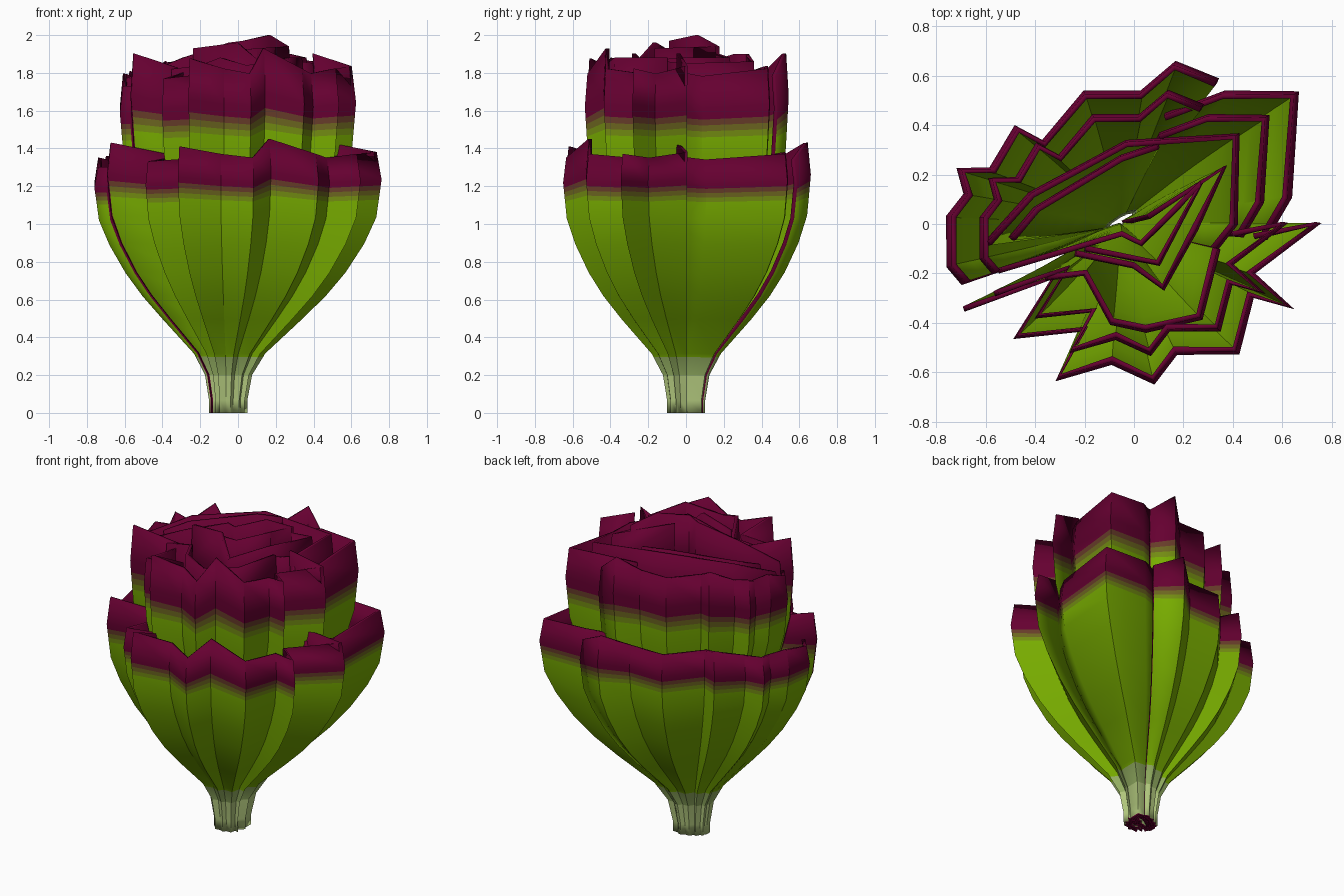
import bpy, bmesh
from mathutils import Vector

if "Cube" in bpy.data.objects:
    bpy.data.objects.remove(bpy.data.objects["Cube"])

# One material per colour, from the stem end to the leaf tip
COLOURS = [
    ("pale_stem", (0.43, 0.56, 0.20)),
    ("dull_stem", (0.29, 0.42, 0.12)),
    ("leaf_green", (0.185, 0.41, 0.0)),
    ("green_blend", (0.17, 0.26, 0.006)),
    ("middle_blend", (0.15, 0.13, 0.014)),
    ("purple_blend", (0.135, 0.045, 0.022)),
    ("tip_purple", (0.13, 0.0, 0.03)),
]
MATS = []
for name, c in COLOURS:
    m = bpy.data.materials.new(name)
    m.diffuse_color = (*c, 1)
    m.use_nodes = True
    m.node_tree.nodes["Principled BSDF"].inputs["Base Color"].default_value = m.diffuse_color
    MATS.append(m)

# Leaf profile: (height fraction, spread fraction)
PROFILE = [(0, .14), (.05, .14), (.15, .175), (.235, .27), (.37, .52), (.46, .67),
           (.55, .79), (.66, .90), (.76, .97), (.90, 1.0), (1, .975)]
STEM_TOP, STEM_MID = 0.30, 0.20                 # heights of the pale stem colours
BASE = Vector((-0.06, 0))
LEVEL = 1.36                                    # mean tip height of the outer ring


def spread(v):
    for (a, ra), (b, rb) in zip(PROFILE, PROFILE[1:]):
        if v <= b:
            return ra + (rb - ra) * (v - a) / (b - a)
    return PROFILE[-1][1]


def leaf(name, plan, xy=1.0, tall=1.0, level=LEVEL, tip=.88):
    """Folded sheet: a top outline of (x, y, tip height) drawn down to the stem.
    tip is the height fraction where the purple starts."""
    height = level * tall
    bands = [STEM_MID / height, STEM_TOP / height] + [tip - d for d in (.054, .036, .018, 0)]
    rows = sorted({p[0] for p in PROFILE} | set(bands))
    bm = bmesh.new()
    grid = []
    for v in rows:
        s = spread(v)
        sx = s * (1 - .15 * (1 - s))     # stem is a little narrower sideways
        cx = BASE.x * (1 - s)            # and sits slightly off centre
        grid.append([bm.verts.new((cx + x * xy * sx, y * xy * s,
                                   tall * (level * v + (z - level) * v ** 6)))
                     for x, y, z in plan])
    for i in range(len(rows) - 1):
        mid = (rows[i] + rows[i + 1]) / 2
        index = sum(mid > b for b in bands)
        for j in range(len(plan) - 1):
            f = bm.faces.new((grid[i][j], grid[i][j + 1], grid[i + 1][j + 1], grid[i + 1][j]))
            f.material_index = index
    bmesh.ops.recalc_face_normals(bm, faces=bm.faces)
    me = bpy.data.meshes.new(name)
    bm.to_mesh(me)
    bm.free()
    for m in MATS:
        me.materials.append(m)
    ob = bpy.data.objects.new(name, me)
    bpy.context.collection.objects.link(ob)
    # Thickness with a purple rim
    sol = ob.modifiers.new("thickness", 'SOLIDIFY')
    sol.thickness = 0.022
    sol.offset = 0
    sol.material_offset_rim = len(MATS)
    bpy.ops.object.select_all(action='DESELECT')
    ob.select_set(True)
    bpy.context.view_layer.objects.active = ob
    bpy.ops.object.shade_smooth_by_angle(angle=0.45)
    return ob


# Outer leaf outlines, repeated smaller and taller for the second ring
BACK = [(-.69, -.24, 1.30), (-.75, -.17, 1.30), (-.75, .03, 1.35), (-.68, .12, 1.33),
        (-.71, .22, 1.36), (-.58, .22, 1.34), (-.48, .39, 1.40), (-.37, .33, 1.36),
        (-.20, .53, 1.36), (.03, .53, 1.36), (.17, .65, 1.43), (.34, .58, 1.34)]
RIGHT = [(.13, .44, 1.36), (.37, .53, 1.38), (.66, .53, 1.37), (.63, .11, 1.34),
         (.53, -.06, 1.36)]
FRONT = [(.50, -.05, 1.43), (.75, 0, 1.38), (.48, -.20, 1.35), (.64, -.34, 1.37),
         (.48, -.29, 1.35), (.42, -.52, 1.37), (.17, -.52, 1.45), (.08, -.64, 1.35),
         (-.09, -.56, 1.37), (-.31, -.63, 1.41), (-.20, -.43, 1.35), (-.48, -.46, 1.33),
         (-.33, -.22, 1.36), (-.69, -.345, 1.43)]
for part, plan in (("back", BACK), ("right", RIGHT), ("front", FRONT)):
    leaf("outer_leaf_" + part, plan)
    leaf("second_leaf_" + part, plan, 0.82, 1.33, tip=.865)

# Heart leaves, from the outside in
HEART = {
    "back": [(-.60, -.08, 1.77), (-.42, .12, 1.85), (-.03, .33, 1.90),
             (.42, .36, 1.86), (.41, 0, 1.85), (.33, -.10, 1.86)],
    "back_inner": [(-.50, -.06, 1.80), (-.40, .06, 1.84), (-.05, .27, 1.90), (.10, .32, 1.90)],
    "front": [(-.36, -.22, 1.82), (-.20, -.20, 1.84), (-.09, -.40, 1.88),
              (.05, -.43, 1.84), (.27, -.38, 1.88), (.34, -.10, 1.88)],
    "middle": [(-.24, -.12, 1.93), (.0, -.17, 1.96), (.12, -.26, 1.86),
               (.25, -.02, 1.88), (.37, .23, 1.88), (.06, .03, 1.95)],
    "core": [(-.20, -.10, 1.9), (.10, -.16, 1.93), (.28, .17, 1.94), (.17, .06, 2.0),
             (.03, -.08, 1.97), (-.05, -.04, 1.96), (-.30, -.115, 1.88), (-.55, -.19, 1.78)],
}
for part, plan in HEART.items():
    leaf("heart_leaf_" + part, plan, level=1.87, tip=.86)
